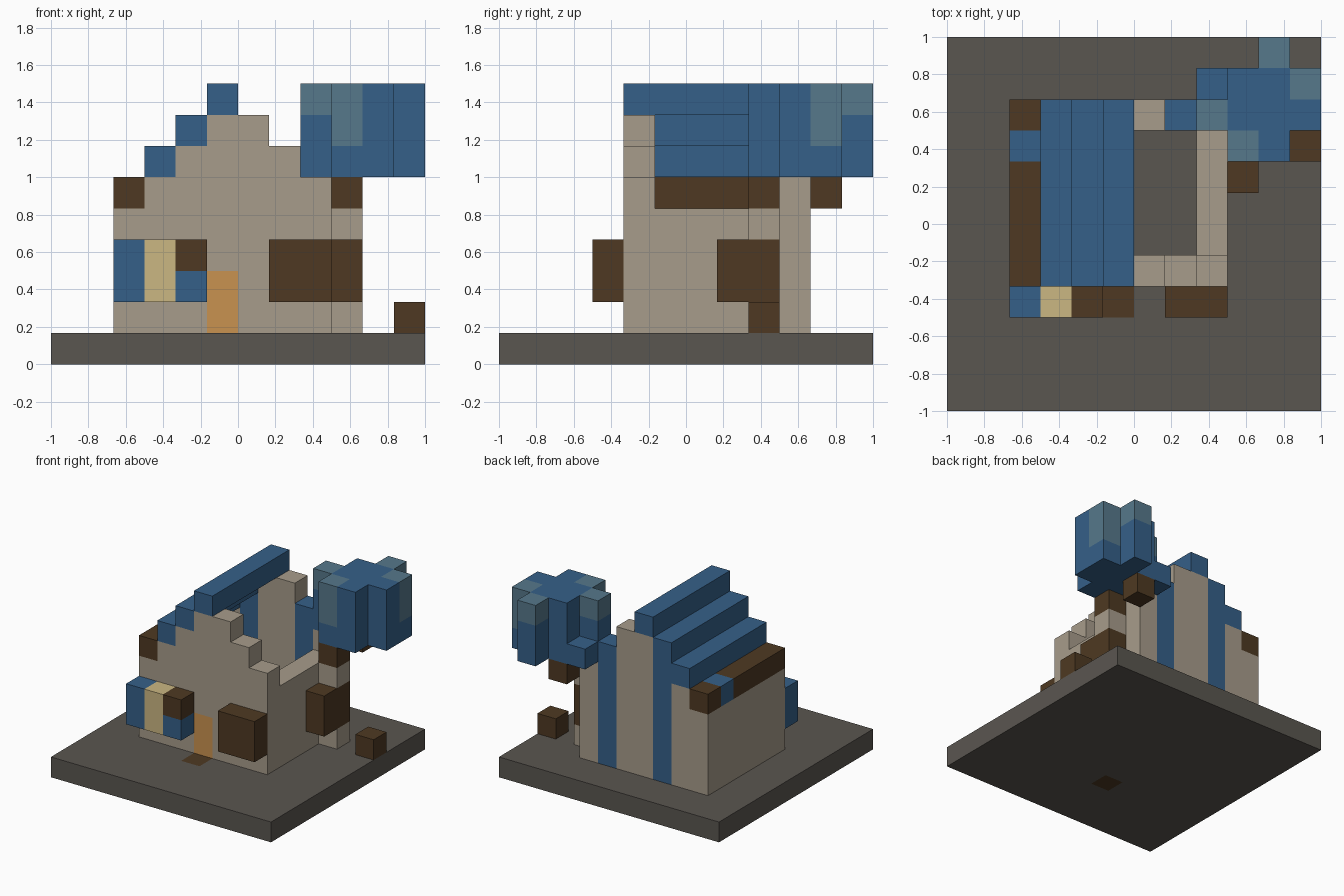
import bpy
import bmesh
from mathutils import Vector

if "Cube" in bpy.data.objects:
    bpy.data.objects.remove(bpy.data.objects["Cube"])

U = 2 / 12                      # edge of one block
N = 12                          # blocks along the base


def material(name, r, g, b):
    lin = [((c / 255 + 0.055) / 1.055) ** 2.4 for c in (r, g, b)]
    m = bpy.data.materials.new(name)
    m.diffuse_color = (*lin, 1)
    m.use_nodes = True
    m.node_tree.nodes["Principled BSDF"].inputs["Base Color"].default_value = m.diffuse_color
    return m


STONE = material("dark_stone", 90, 86, 80)
PLASTER = material("plaster", 167, 156, 139)
BLUE = material("blue", 53, 96, 137)
PALE = material("pale_blue", 86, 120, 139)
BROWN = material("dark_wood", 78, 57, 34)
SAND = material("sand", 203, 183, 130)
ORANGE = material("orange", 201, 146, 80)

parts = {}                      # part name -> {cell: material}


def fill(part, mat, xs, ys, zs):
    """Fill an inclusive block range of a part; later fills repaint earlier ones."""
    def span(v):
        return range(v[0], v[1] + 1) if isinstance(v, tuple) else (v,)
    cells = parts.setdefault(part, {})
    for x in span(xs):
        for y in span(ys):
            for z in span(zs):
                cells[(x, y, z)] = mat


# Ground slab with a doorstep block set into it
fill("base", STONE, (0, 11), (0, 11), 0)
fill("base", BROWN, 5, 3, 0)

# Stepped front and back gable walls: top block of each column
gable = {2: 4, 3: 5, 4: 6, 5: 7, 6: 7, 7: 6, 8: 5}
for x, top in gable.items():
    fill("front_wall", PLASTER, x, 4, (1, top))
    fill("back_wall", BLUE if x in (4, 7) else PLASTER, x, 9, (1, top))
fill("front_wall", ORANGE, 5, 4, (1, 2))          # door

# Side walls, eave beam and outer post
fill("left_wall", PLASTER, 2, (5, 8), (1, 4))
fill("right_wall", PLASTER, 8, (5, 8), (1, 4))
fill("eave_beam", BROWN, 2, (4, 9), 5)
fill("eave_beam", BLUE, 2, 8, 5)
fill("post", PLASTER, 9, 8, 1)
fill("post", PLASTER, 9, 8, 4)

# Stepped half roof
for step in range(3):
    fill("roof", BLUE, 3 + step, (4, 9), 6 + step)

# Projecting windows and the front stall
fill("front_window", BROWN, (7, 8), 3, (2, 3))
fill("side_window", BROWN, 9, (7, 8), (2, 3))
fill("stall", BLUE, 2, 3, (2, 3))
fill("stall", SAND, 3, 3, (2, 3))
fill("stall", BLUE, 4, 3, 2)
fill("stall", BROWN, 4, 3, 3)

# Loose crate on the ground and branches under the tree crown
fill("crate", BROWN, 11, 8, 1)
fill("branches", BROWN, 9, 8, 5)
fill("branches", BROWN, 9, 10, 5)

# Tree crown with pale tips
fill("tree_crown", BLUE, (9, 10), (8, 10), (6, 8))
fill("tree_crown", BLUE, 11, (9, 10), (6, 8))
fill("tree_crown", BLUE, 8, 9, (6, 8))
fill("tree_crown", BLUE, 10, 11, (6, 8))
fill("tree_crown", BLUE, 8, 10, 6)
fill("tree_crown", PALE, 9, 8, (7, 8))
fill("tree_crown", PALE, 11, 10, (7, 8))
fill("tree_crown", PALE, 8, 9, 8)
fill("tree_crown", PALE, 10, 11, 8)

occupied = {c for cells in parts.values() for c in cells}


def build(name, cells):
    """Make one mesh from the exposed sides of a part's blocks."""
    mats = list(dict.fromkeys(cells.values()))
    bm = bmesh.new()
    for cell, mat in cells.items():
        centre = Vector(cell) + Vector((0.5, 0.5, 0.5))
        for axis in range(3):
            for sign in (-1, 1):
                n = Vector((0, 0, 0))
                n[axis] = sign
                if tuple(int(a + b) for a, b in zip(cell, n)) in occupied:
                    continue
                u = Vector((0, 0, 0))
                u[(axis + 1) % 3] = 0.5
                v = n.cross(u)
                mid = centre + n * 0.5 - Vector((N / 2, N / 2, 0))
                corners = (-u - v, u - v, u + v, v - u)
                face = bm.faces.new([bm.verts.new((mid + c) * U) for c in corners])
                face.material_index = mats.index(mat)
    bmesh.ops.remove_doubles(bm, verts=bm.verts[:], dist=0.001)
    mesh = bpy.data.meshes.new(name)
    bm.to_mesh(mesh)
    bm.free()
    for m in mats:
        mesh.materials.append(m)
    bpy.context.collection.objects.link(bpy.data.objects.new(name, mesh))


for part, part_cells in parts.items():
    build(part, part_cells)
